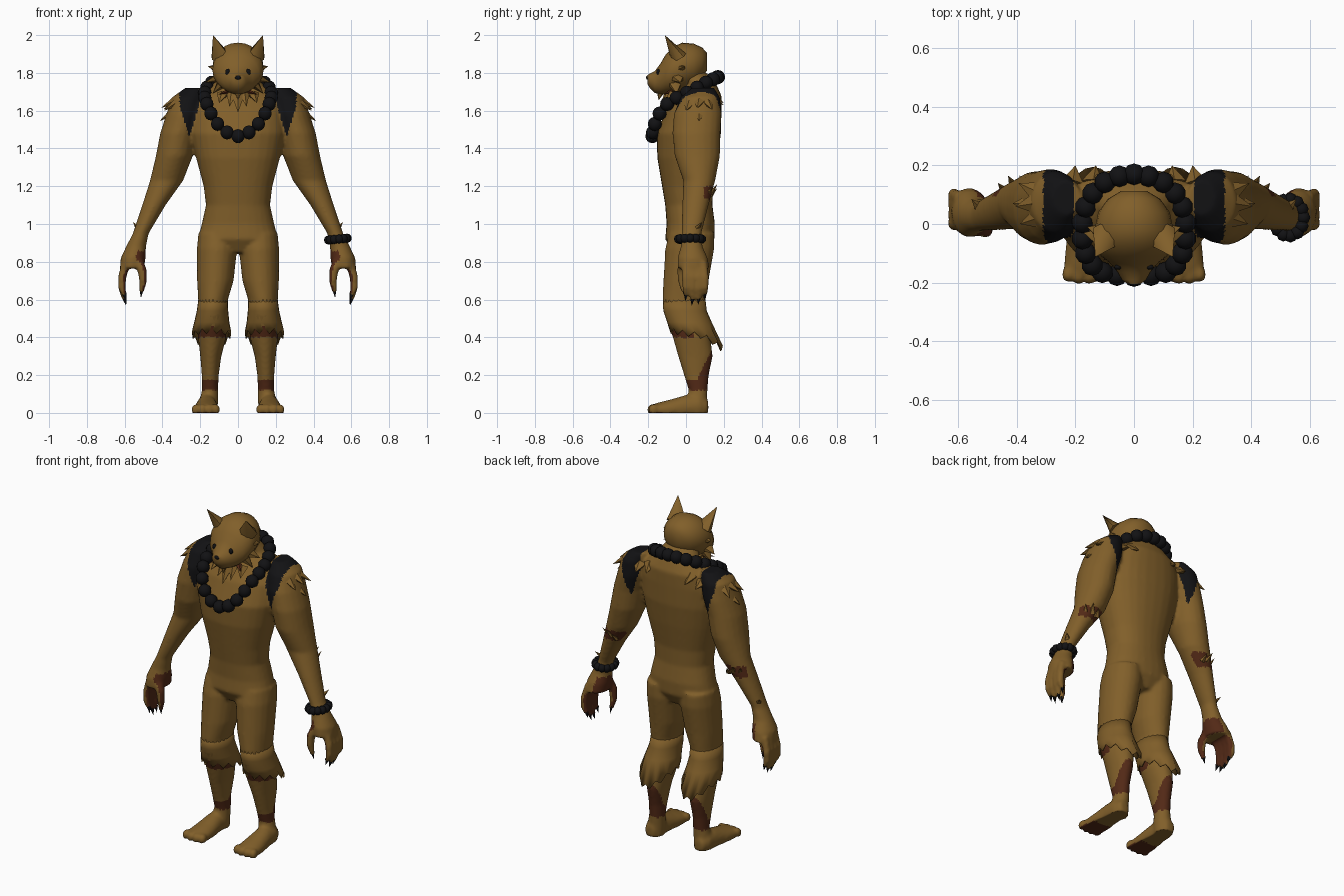
import bpy, bmesh, math
from mathutils import Vector, Matrix


def material(name, rgb):
    m = bpy.data.materials.new(name)
    m.diffuse_color = (*rgb, 1)
    return m


FUR = material("tan fur", (0.22, 0.115, 0.023))
SKIN = material("dark red skin", (0.085, 0.022, 0.008))
BLACK = material("black", (0.006, 0.006, 0.007))


def make(name, bm, mats, angle=50):
    bmesh.ops.recalc_face_normals(bm, faces=bm.faces)
    me = bpy.data.meshes.new(name)
    bm.to_mesh(me)
    bm.free()
    ob = bpy.data.objects.new(name, me)
    bpy.context.collection.objects.link(ob)
    for m in mats:
        me.materials.append(m)
    bpy.ops.object.select_all(action='DESELECT')
    ob.select_set(True)
    bpy.context.view_layer.objects.active = ob
    bpy.ops.object.shade_smooth_by_angle(angle=math.radians(angle))
    return ob


def loft(bm, rings, s=1, n=20, axis='z', power=1.0, caps=True):
    """Rings are (x, y, z, r1, r2); axis z gives level rings, axis y upright ones."""
    loops = []
    for x, y, z, a, b in rings:
        loop = []
        for i in range(n):
            t = 2 * math.pi * i / n
            c, d = math.cos(t), math.sin(t)
            u = a * math.copysign(abs(c) ** power, c)
            v = b * math.copysign(abs(d) ** power, d)
            p = (x + u, y + v, z) if axis == 'z' else (x + u, y, z + v)
            loop.append(bm.verts.new((p[0] * s, p[1], p[2])))
        loops.append(loop)
    for p, q in zip(loops, loops[1:]):
        for i in range(n):
            j = (i + 1) % n
            bm.faces.new((p[i], p[j], q[j], q[i]))
    if caps:
        bm.faces.new(loops[0])
        bm.faces.new(loops[-1])
    return loops


def ball(bm, loc, size, u=10, v=7):
    m = Matrix.Translation(loc) @ Matrix.Diagonal((*size, 1))
    bmesh.ops.create_uvsphere(bm, u_segments=u, v_segments=v, radius=1, matrix=m)


def spike(bm, base, tip, r, s=1, flat=1.0, sides=6):
    a = Vector((base[0] * s, base[1], base[2]))
    b = Vector((tip[0] * s, tip[1], tip[2]))
    d = b - a
    m = (Matrix.Translation((a + b) / 2) @ d.to_track_quat('Z', 'Y').to_matrix().to_4x4()
         @ Matrix.Diagonal((1, flat, 1, 1)))
    bmesh.ops.create_cone(bm, cap_ends=True, segments=sides, radius1=r, radius2=0,
                          depth=d.length, matrix=m)


# body: torso, limbs, hands and feet fused into one skin
bm = bmesh.new()
loft(bm, [(0, .02, .85, .10, .09), (0, .02, .92, .212, .13), (0, .025, 1.0, .192, .128),
          (0, .015, 1.1, .17, .125), (0, .008, 1.2, .182, .135), (0, .008, 1.35, .222, .16),
          (0, .015, 1.48, .25, .17), (0, .04, 1.6, .245, .148), (0, .07, 1.68, .21, .118),
          (0, .08, 1.74, .13, .08), (0, .03, 1.8, .09, .08)], power=.88, n=28)
FINGERS = [(0.0, .60), (.034, .575), (.068, .58), (.1, .605)]
for s in (1, -1):
    # arm and palm
    loft(bm, [(.23, .09, 1.72, .05, .06), (.265, .075, 1.67, .085, .105),
              (.285, .062, 1.58, .095, .127), (.315, .055, 1.48, .097, .127),
              (.337, .06, 1.36, .098, .12), (.378, .07, 1.23, .088, .085),
              (.445, .05, 1.1, .062, .07), (.515, .03, .95, .042, .052),
              (.54, .03, .88, .053, .058), (.555, .035, .82, .066, .08),
              (.562, .04, .765, .064, .085)], s)
    # fingers and thumb
    for y, tip in FINGERS:
        loft(bm, [(.59, y * .9, .80, .025, .022), (.613, y, .72, .023, .022),
                  (.615, y, .66, .02, .02), (.60, y, tip + .02, .013, .014)], s, 10)
    loft(bm, [(.54, -.005, .83, .03, .03), (.508, -.022, .76, .026, .026),
              (.502, -.022, .70, .022, .022), (.51, -.012, .64, .013, .014)], s, 10)
    # leg
    loft(bm, [(.11, .03, .95, .10, .12), (.111, .02, .87, .107, .13), (.12, 0, .7, .097, .12),
              (.132, -.01, .6, .079, .115), (.135, -.01, .52, .078, .105),
              (.137, .03, .4, .075, .1), (.144, .05, .3, .056, .092),
              (.147, .055, .2, .045, .066), (.148, .064, .12, .043, .05),
              (.155, .06, .06, .05, .052), (.16, .06, -.01, .05, .055)], s)
    # foot and toes
    loft(bm, [(.165, .118, .03, .03, .035), (.165, .07, .035, .052, .06),
              (.166, 0, .03, .056, .065), (.168, -.08, .02, .066, .052),
              (.17, -.14, .015, .07, .042), (.17, -.17, .015, .062, .033)], s, 16, 'y')
    for i in range(4):
        ball(bm, ((.117 + .036 * i) * s, -.172 - .006 * (i in (1, 2)), .018), (.022, .03, .03))
body = make("body", bm, [FUR, SKIN, BLACK])
rm = body.modifiers.new("fuse", 'REMESH')
rm.mode, rm.voxel_size, rm.use_smooth_shade = 'VOXEL', .01, True
sm = body.modifiers.new("relax", 'SMOOTH')
sm.factor, sm.iterations = .5, 5
for mod in ("fuse", "relax"):
    bpy.ops.object.modifier_apply(modifier=mod)
for v in body.data.vertices:
    v.co.z = max(v.co.z, 0)


def body_colour(c, n):
    x, y, z = abs(c.x), c.y, c.z
    inward = -n.x * math.copysign(1, c.x)
    if z > 1.46 and abs(x - .258) < .052 * min(1, (z - 1.46) / .17):
        return 2                                   # shoulder straps
    if x > .44 and z < .86 and inward > .25:
        return 1                                   # palms
    if x > .33 and 1.13 < z < 1.2 and y > .095:
        return 1                                   # elbows
    if .12 < z < .42 and (z < .175 or y > .03 + (z - .12) * .5):
        return 1                                   # bare calves
    if .40 < z < .46 and y < .04:
        return 1                                   # band under the knee fur
    if z < .015 and n.z < -.5 and y < -.07:
        return 1                                   # foot pads
    return 0


for p in body.data.polygons:
    p.material_index = body_colour(p.center, p.normal)
    p.use_smooth = True

# head
bm = bmesh.new()
loft(bm, [(0, .112, 1.86, .045, .045), (0, .085, 1.85, .09, .085), (0, .04, 1.84, .122, .115),
          (0, -.02, 1.832, .135, .128), (0, -.07, 1.815, .135, .122), (0, -.11, 1.79, .112, .103),
          (0, -.135, 1.768, .08, .082), (0, -.165, 1.752, .056, .058),
          (0, -.19, 1.757, .042, .04), (0, -.205, 1.765, .022, .022)], n=24, axis='y')
for s in (1, -1):
    for base, tip, r in [((.09, -.05, 1.78), (.172, -.03, 1.75), .05),
                         ((.08, -.06, 1.75), (.135, -.05, 1.69), .045),
                         ((.1, -.03, 1.82), (.16, -.01, 1.835), .04)]:
        spike(bm, base, tip, r, s, .7)
spike(bm, (0, -.13, 1.72), (0, -.145, 1.655), .03)
head = make("head", bm, [FUR])
bpy.context.view_layer.update()

# ears, with a dark inner plate
for side, s in (("left", 1), ("right", -1)):
    bm = bmesh.new()
    spike(bm, (.092, -.04, 1.885), (.132, -.112, 2.0), .055, s, .75, 8)
    make(side + "_ear", bm, [FUR])

# eyes and nose
bm = bmesh.new()
for x in (.055, -.055):
    hit, loc, nor, _ = head.ray_cast((x, -1, 1.805), (0, 1, 0))
    ball(bm, loc if hit else Vector((x, -.14, 1.805)), (.013, .009, .017))
ball(bm, (0, -.2, 1.775), (.018, .012, .012))
make("eyes_and_nose", bm, [BLACK])

# necklace
HALF = [(.058, -.175, 1.485), (.108, -.165, 1.53), (.143, -.14, 1.585), (.165, -.1, 1.635),
        (.176, -.05, 1.668), (.176, .005, 1.695), (.165, .058, 1.722), (.14, .105, 1.748),
        (.1, .142, 1.766), (.05, .163, 1.775)]
bm = bmesh.new()
for p in [(0, -.178, 1.465), (0, .17, 1.778)] + HALF + [(-x, y, z) for x, y, z in HALF]:
    ball(bm, p, (.037,) * 3, 10, 8)
make("bead_necklace", bm, [BLACK])

# bracelet on one wrist
bm = bmesh.new()
for i in range(13):
    t = 2 * math.pi * i / 13
    ball(bm, (.528 + .05 * math.cos(t), .022 + .062 * math.sin(t), .92 + .005 * math.cos(t)),
         (.024,) * 3, 8, 6)
make("bead_bracelet", bm, [BLACK])

# claws
bm = bmesh.new()
for s in (1, -1):
    for y, tip in FINGERS:
        spike(bm, (.601, y, tip + .03), (.592, y - .004, tip - .008), .012, s)
    spike(bm, (.51, -.012, .655), (.514, -.005, .608), .012, s)
make("claws", bm, [BLACK])

# ragged fur skirts below the knees
for side, s in (("left", 1), ("right", -1)):
    bm = bmesh.new()
    loops = loft(bm, [(.132, -.01, .6, .078, .113), (.135, -.005, .54, .083, .115),
                      (.139, .018, .48, .093, .118), (.14, .045, .43, .104, .13)],
                 s, 24, caps=False)
    for i, v in enumerate(loops[-1]):
        back = math.sin(2 * math.pi * i / 24)
        v.co.z -= .075 * max(0, back) ** 2 + .03 * (i % 2) - .02 * max(0, -back)
        v.co.y += .02 * max(0, back) ** 3
    ob = make(side + "_knee_fur", bm, [FUR])
    ob.modifiers.new("thickness", 'SOLIDIFY').thickness = .008

# fur tufts on shoulders, elbows and wrists, and the chest ruff
TUFTS = [((.34, .07, 1.65), (.405, .06, 1.615), .035), ((.33, .11, 1.65), (.395, .14, 1.605), .035),
         ((.33, .02, 1.64), (.39, .0, 1.60), .035), ((.36, .07, 1.58), (.415, .07, 1.545), .03),
         ((.21, .14, 1.66), (.2, .2, 1.63), .04), ((.14, .14, 1.68), (.13, .2, 1.64), .04),
         ((.41, .13, 1.16), (.43, .165, 1.21), .02), ((.38, .13, 1.15), (.39, .165, 1.19), .02),
         ((.44, .11, 1.15), (.465, .14, 1.2), .02), ((.53, .06, .98), (.555, .085, 1.01), .02),
         ((.03, -.08, 1.70), (.045, -.135, 1.62), .035), ((.08, -.07, 1.69), (.1, -.12, 1.64), .035)]
bm = bmesh.new()
for s in (1, -1):
    for a, b, r in TUFTS:
        spike(bm, a, b, r, s, .6, 5)
spike(bm, (0, -.09, 1.69), (0, -.15, 1.59), .04, 1, .6, 5)
make("fur_tufts", bm, [FUR], 20)

# dark tufts at the throat
bm = bmesh.new()
for s in (1, -1):
    spike(bm, (.06, -.08, 1.7), (.105, -.125, 1.685), .02, s, .6, 5)
make("throat_tufts", bm, [SKIN], 20)
